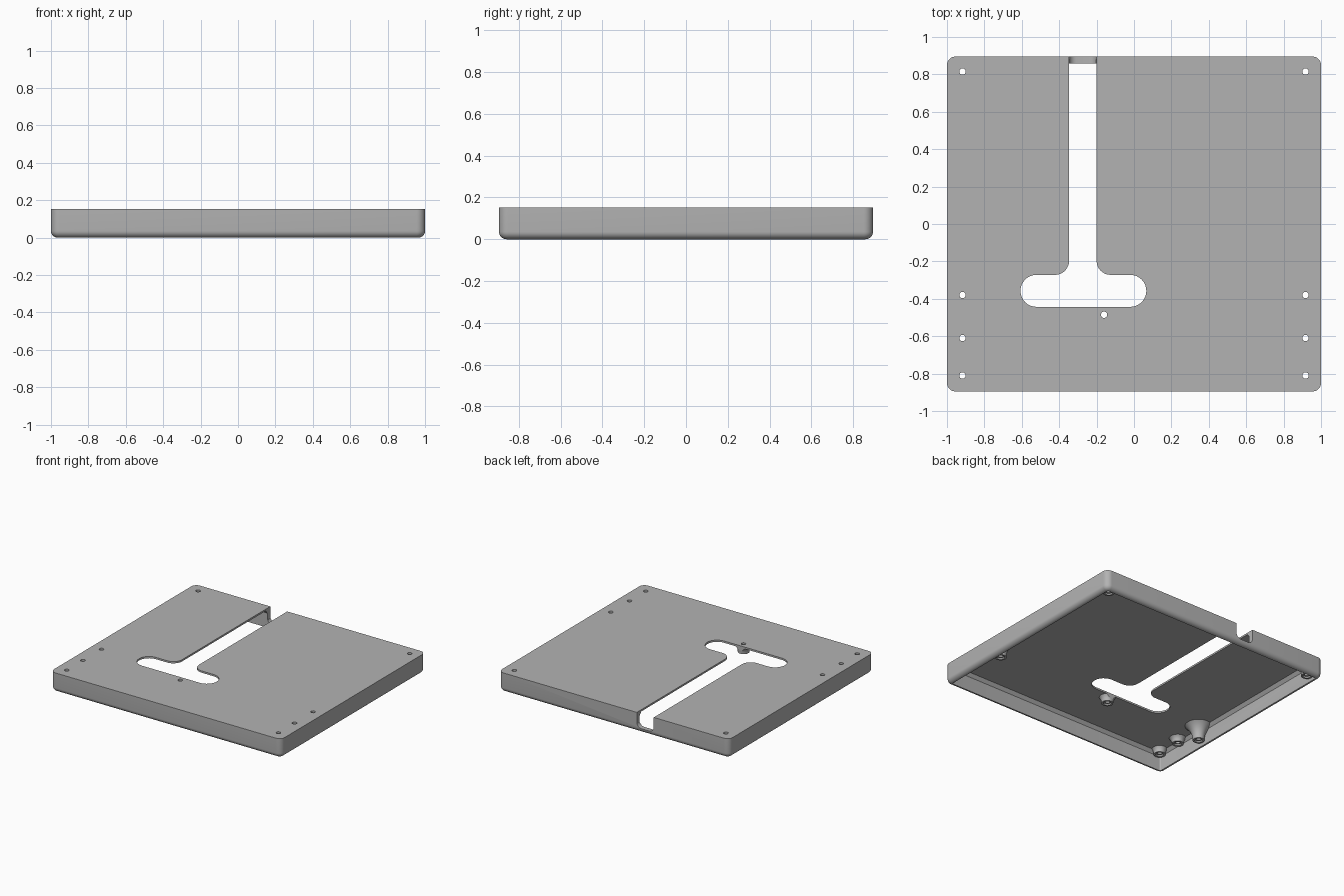
import bpy, bmesh, math

W, D, H = 1.0, 0.895, 0.152      # half width, half depth, height
WALL, PLATE = 0.036, 0.014       # wall and top plate thickness

if "Cube" in bpy.data.objects:
    bpy.data.objects.remove(bpy.data.objects["Cube"], do_unlink=True)

grey = bpy.data.materials.new("light_grey")
grey.use_nodes = True
grey.diffuse_color = (0.45, 0.45, 0.45, 1)
grey.node_tree.nodes["Principled BSDF"].inputs["Base Color"].default_value = (0.45, 0.45, 0.45, 1)


def stack(name, rings):
    """Solid skinned through closed rings of equal point count, capped at both ends."""
    bm = bmesh.new()
    loops = [[bm.verts.new(p) for p in ring] for ring in rings]
    n = len(loops[0])
    for a, b in zip(loops, loops[1:]):
        for i in range(n):
            j = (i + 1) % n
            bm.faces.new((a[i], a[j], b[j], b[i]))
    bm.faces.new(loops[0])
    bm.faces.new(loops[-1])
    bmesh.ops.recalc_face_normals(bm, faces=bm.faces)
    me = bpy.data.meshes.new(name)
    bm.to_mesh(me)
    bm.free()
    me.materials.append(grey)
    ob = bpy.data.objects.new(name, me)
    bpy.context.collection.objects.link(ob)
    return ob


def arc(cx, cy, r, a0, a1, n=8):
    return [(cx + r * math.cos(math.radians(a0 + (a1 - a0) * i / n)),
             cy + r * math.sin(math.radians(a0 + (a1 - a0) * i / n))) for i in range(n + 1)]


def rounded_rect(inset, z):
    r = max(0.045 - inset, 0.008)
    x, y = W - inset - r, D - inset - r
    pts = (arc(x, y, r, 0, 90) + arc(-x, y, r, 90, 180)
           + arc(-x, -y, r, 180, 270) + arc(x, -y, r, 270, 360))
    return [(px, py, z) for px, py in pts]


def lathe(name, x, y, profile, n=32):
    rings = []
    for r, z in profile:
        # keep wide flares inside the side walls
        rings.append([(max(-W + .02, min(W - .02, px)), max(-D + .02, min(D - .02, py)), z)
                      for px, py in arc(x, y, r, 0, 360, n)[:-1]])
    return stack(name, rings)


def combine(target, tool, operation):
    mod = target.modifiers.new("combine", 'BOOLEAN')
    mod.operation, mod.solver, mod.object = operation, 'EXACT', tool
    tool.hide_render = True
    bpy.context.view_layer.objects.active = target
    bpy.ops.object.modifier_apply(modifier=mod.name)
    bpy.data.objects.remove(tool, do_unlink=True)


# Hollow tray: flat top, rounded lower rim, open underside
rim = [(WALL - r, z) for r, z in arc(0, WALL, WALL, 0, -90)]
tray_profile = [(0, H)] + rim + [(WALL, H - PLATE - .025), (WALL + .02, H - PLATE)]
tray = stack("cover_tray", [rounded_rect(i, z) for i, z in tray_profile])

# Screw bosses: x, y, tip height, base radius
bosses = [(-0.16, -0.485, 0.09, 0.065)]
for side in (-1, 1):
    x = side * 0.917
    bosses += [(x, 0.815, 0.02, 0.06), (x, -0.38, 0.02, 0.105),
               (x, -0.61, 0.095, 0.07), (x, -0.81, 0.095, 0.06)]
for x, y, tip, base in bosses:
    top = H - PLATE / 2
    flare = [(0.042 + (base - 0.042) * (k / 8) ** 2.5, tip + (top - tip) * k / 8)
             for k in range(9)]
    combine(tray, lathe("boss", x, y, flare), 'UNION')

# Through holes with a wider pocket at each boss tip
for x, y, tip, base in bosses:
    bore = [(0.028, tip - .1), (0.028, tip + .012), (0.017, tip + .012), (0.017, H + .1)]
    combine(tray, lathe("bore", x, y, bore, 24), 'DIFFERENCE')

# T-shaped slot through the plate
L, R, LOW, UP, F = -0.347, -0.2, -0.443, -0.272, 0.075
mid, cap = (LOW + UP) / 2, (UP - LOW) / 2
slot = (arc(-0.607 + cap, mid, cap, 270, 90, 16) + arc(L - F, UP + F, F, -90, 0)
        + [(L, D - .015), (R, D - .015)]
        + arc(R + F, UP + F, F, 180, 270) + arc(0.066 - cap, mid, cap, 90, -90, 16))
combine(tray, stack("slot_cutter", [[(x, y, z) for x, y in slot] for z in (0.06, H + .1)]),
        'DIFFERENCE')

# U-shaped notch where the slot leaves the back wall
N, Z = 0.04, 0.035
notch = ([(L, H + .1)] + arc(L + N, Z + N, N, 180, 270)
         + arc(R - N, Z + N, N, 270, 360) + [(R, H + .1)])
combine(tray, stack("notch_cutter", [[(x, y, z) for x, z in notch] for y in (D - .06, D + .1)]),
        'DIFFERENCE')

bpy.ops.object.select_all(action='DESELECT')
tray.select_set(True)
bpy.context.view_layer.objects.active = tray
bpy.ops.object.shade_smooth_by_angle(angle=math.radians(30))
